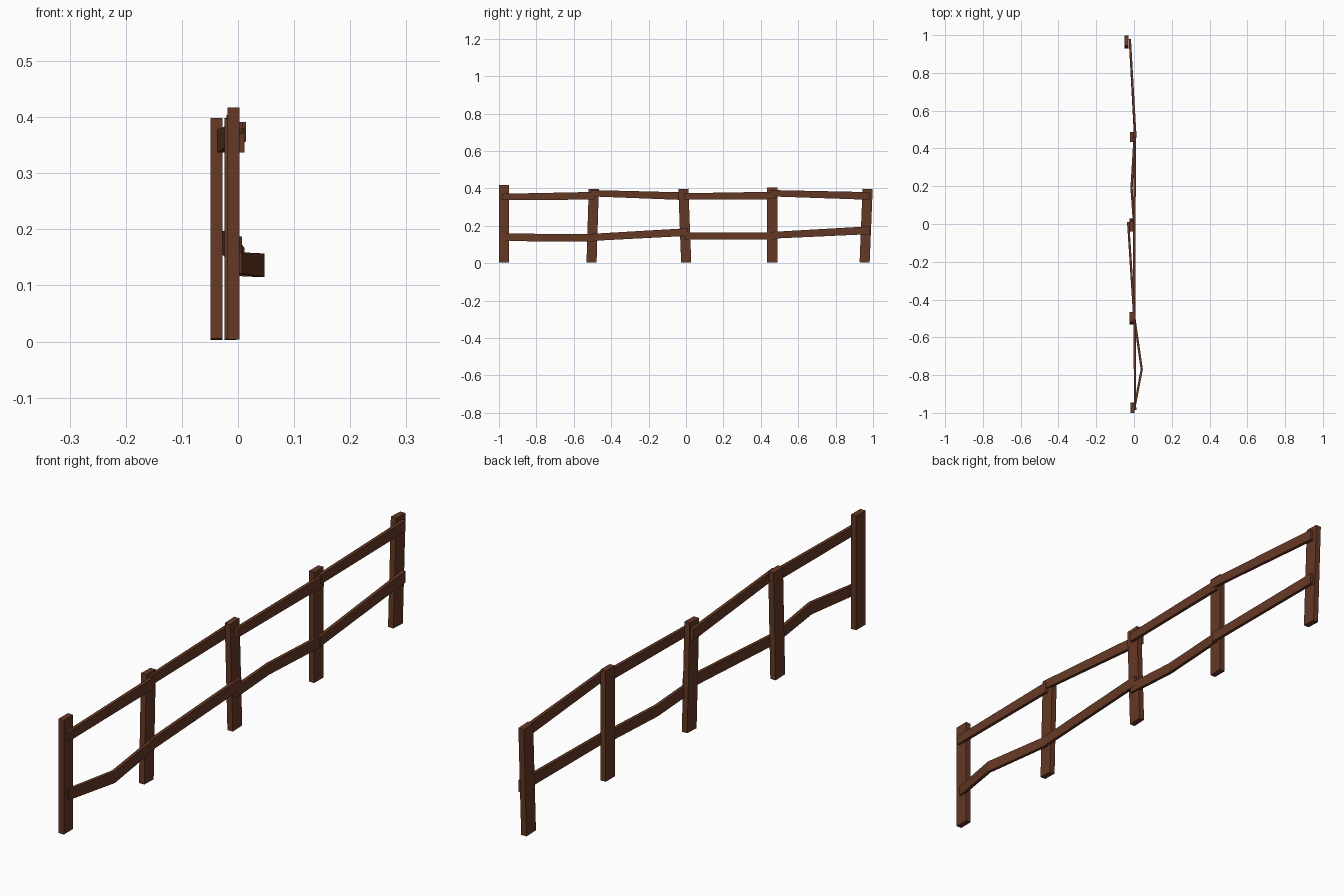
import bpy, bmesh

if "Cube" in bpy.data.objects:
    bpy.data.objects.remove(bpy.data.objects["Cube"])

wood = bpy.data.materials.new("brown_wood")
wood.diffuse_color = (0.13, 0.04, 0.018, 1)
wood.use_nodes = True
wood.node_tree.nodes["Principled BSDF"].inputs["Base Color"].default_value = wood.diffuse_color


def loft(name, rings):
    """Closed four-sided board through a list of four-corner rings."""
    bm = bmesh.new()
    loops = [[bm.verts.new(p) for p in ring] for ring in rings]
    for a, b in zip(loops, loops[1:]):
        for i in range(4):
            j = (i + 1) % 4
            bm.faces.new((a[i], a[j], b[j], b[i]))
    bm.faces.new(loops[0])
    bm.faces.new(loops[-1])
    bmesh.ops.recalc_face_normals(bm, faces=bm.faces)
    mesh = bpy.data.meshes.new(name)
    bm.to_mesh(mesh)
    bm.free()
    mesh.materials.append(wood)
    obj = bpy.data.objects.new(name, mesh)
    bpy.context.collection.objects.link(obj)


def post(name, x, y_bottom, y_top, height):
    dx, dy = 0.0107, 0.027
    slope = (y_top - y_bottom) / height * dy
    rings = []
    for y, z in ((y_bottom, 0.004), (y_top, height - 0.003)):
        rings.append([(x + sx * dx, y + sy * dy, z - sy * slope)
                      for sx, sy in ((-1, -1), (1, -1), (1, 1), (-1, 1))])
    loft(name, rings)


def rail(name, stations, half=0.006):
    # each station: centre x, y, underside z, top z
    loft(name, [[(x - half, y, lo), (x + half, y, lo), (x + half, y, hi), (x - half, y, hi)]
                for x, y, lo, hi in stations])


# Posts, some leaning along the fence
posts = [(-0.008, -0.973, -0.973, 0.42), (-0.0135, -0.505, -0.493, 0.40),
         (-0.0135, 0.001, -0.014, 0.40), (-0.0095, 0.461, 0.461, 0.407),
         (-0.0385, 0.955, 0.971, 0.40)]
for i, p in enumerate(posts, 1):
    post(f"post_{i}", *p)

# Upper rails
upper = [
    [(0.006, -0.985, 0.337, 0.371), (0.003, -0.49, 0.34, 0.381)],
    [(0.002, -0.505, 0.357, 0.391), (-0.031, 0.01, 0.337, 0.378)],
    [(0.002, -0.012, 0.340, 0.374), (0.006, 0.475, 0.342, 0.382)],
    [(0.008, 0.455, 0.357, 0.391), (-0.022, 0.98, 0.339, 0.380)],
]
# Lower rails, two of them bent
lower = [
    [(0.001, -0.98, 0.121, 0.159), (0.041, -0.77, 0.115, 0.157), (0.001, -0.49, 0.117, 0.155)],
    [(0.001, -0.505, 0.119, 0.157), (0.001, 0.01, 0.146, 0.187)],
    [(0.001, -0.012, 0.126, 0.165), (-0.013, 0.19, 0.126, 0.165), (0.004, 0.475, 0.126, 0.165)],
    [(0.006, 0.455, 0.131, 0.167), (-0.022, 0.98, 0.155, 0.197)],
]
for label, group in (("upper", upper), ("lower", lower)):
    for i, stations in enumerate(group, 1):
        rail(f"{label}_rail_{i}", stations)
